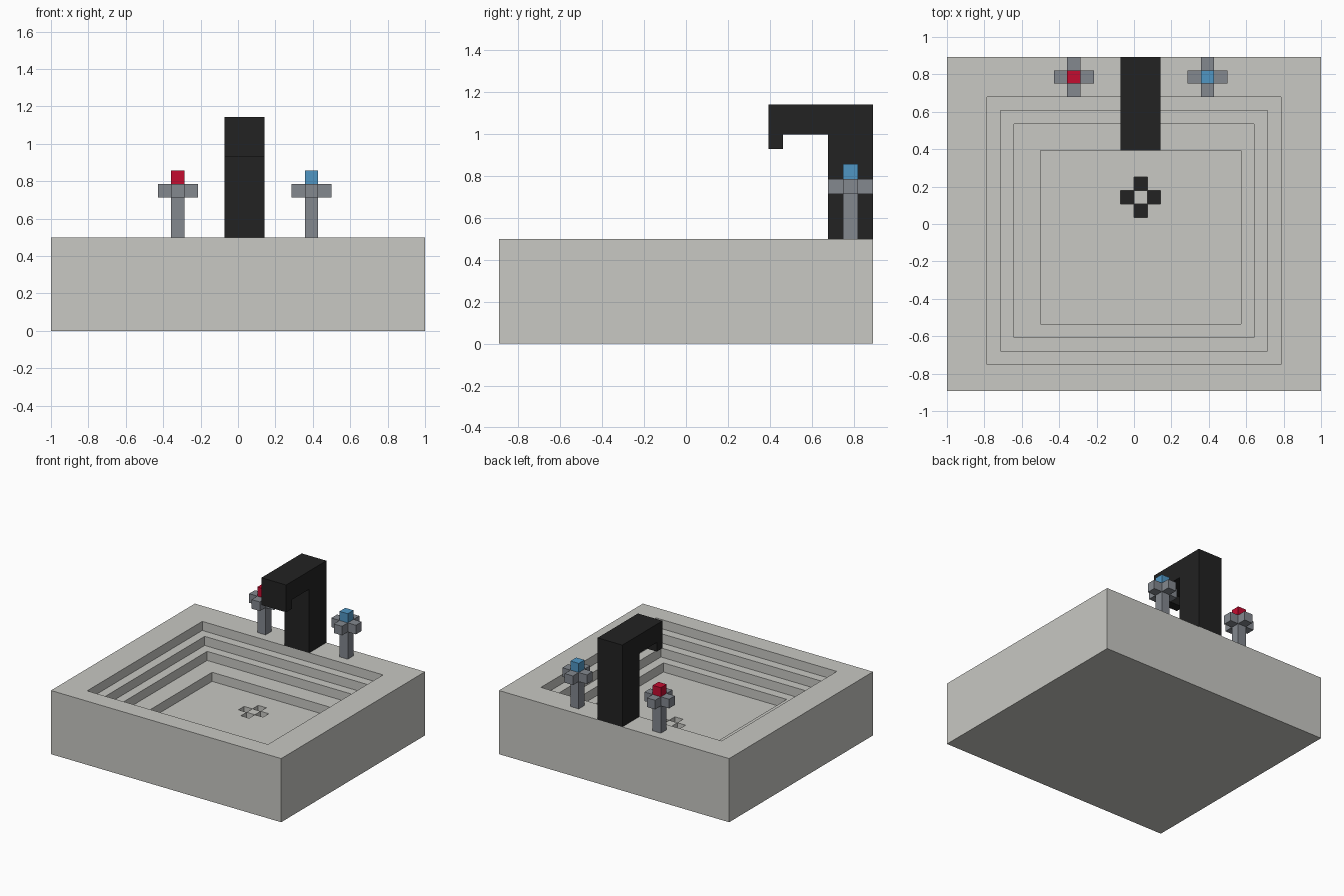
import bpy
import bmesh

if "Cube" in bpy.data.objects:
    bpy.data.objects.remove(bpy.data.objects["Cube"])

U = 1 / 14  # one block of the model's grid


def pt(i, j, k):
    """Grid coordinates to model coordinates."""
    return (i * U - 1, (j - 12.5) * U, k * U)


def material(name, r, g, b):
    m = bpy.data.materials.new(name)
    lin = [((c / 255 + 0.055) / 1.055) ** 2.4 if c > 10 else c / 255 / 12.92 for c in (r, g, b)]
    m.diffuse_color = (*lin, 1)
    m.use_nodes = True
    m.node_tree.nodes["Principled BSDF"].inputs["Base Color"].default_value = m.diffuse_color
    return m


STONE = material("stone grey", 200, 200, 195)
BLACK = material("black", 34, 34, 34)
METAL = material("metal grey", 131, 136, 143)
RED = material("hot red", 196, 12, 48)
BLUE = material("cold blue", 80, 150, 196)


def finish(bm, name, *mats):
    me = bpy.data.meshes.new(name)
    bm.to_mesh(me)
    bm.free()
    for m in mats:
        me.materials.append(m)
    ob = bpy.data.objects.new(name, me)
    bpy.context.collection.objects.link(ob)
    return ob


def prism(name, profile, offset, mat):
    """Closed profile of grid points, extruded by a grid offset."""
    bm = bmesh.new()
    face = bm.faces.new([bm.verts.new(pt(*p)) for p in profile])
    ext = bmesh.ops.extrude_face_region(bm, geom=[face], use_keep_orig=True)
    verts = [g for g in ext["geom"] if isinstance(g, bmesh.types.BMVert)]
    bmesh.ops.translate(bm, verts=verts, vec=[c * U for c in offset])
    bmesh.ops.recalc_face_normals(bm, faces=bm.faces)
    return finish(bm, name, mat)


def box(name, x0, x1, y0, y1, z0, z1, mat):
    base = [(x0, y0, z0), (x1, y0, z0), (x1, y1, z0), (x0, y1, z0)]
    return prism(name, base, (0, 0, z1 - z0), mat)


def ring(bm, x0, x1, y0, y1, z):
    return [bm.verts.new(pt(*p)) for p in ((x0, y0, z), (x1, y0, z), (x1, y1, z), (x0, y1, z))]


def bridge(bm, a, b):
    for i in range(4):
        n = (i + 1) % 4
        bm.faces.new((a[i], a[n], b[n], b[i]))


# Basin: outer walls, rim and four terraces going down
bm = bmesh.new()
last = ring(bm, 0, 28, 0, 25, 0)
bm.faces.new(last[::-1])
rim = ring(bm, 0, 28, 0, 25, 7)
bridge(bm, last, rim)
last = rim
terraces = [(3, 25, 2, 22), (4, 24, 3, 21), (5, 23, 4, 20), (7, 22, 5, 18)]
for n, rect in enumerate(terraces):
    for z in (7 - n, 6 - n):
        step = ring(bm, *rect, z)
        bridge(bm, last, step)
        last = step

# Basin floor with four sunken drain holes
xs = [7, 13, 14, 15, 16, 22]
ys = [5, 13, 14, 15, 16, 18]
for i in range(5):
    for j in range(5):
        cell = (xs[i], xs[i + 1], ys[j], ys[j + 1])
        top = ring(bm, *cell, 3)
        if abs(i - 2) + abs(j - 2) == 1:
            low = ring(bm, *cell, 2)
            bridge(bm, top, low)
            bm.faces.new(low).material_index = 1
        else:
            bm.faces.new(top)
bmesh.ops.remove_doubles(bm, verts=bm.verts, dist=0.001)
finish(bm, "basin", STONE, BLACK)

# Tap: hooked side profile
hook = [(25, 7), (25, 16), (18, 16), (18, 13), (19, 13), (19, 14), (22, 14), (22, 7)]
prism("tap", [(13, y, z) for y, z in hook], (3, 0, 0), BLACK)

# Handles: post, cross-shaped grip and coloured cap
for side, x, cap in (("hot", 9, RED), ("cold", 19, BLUE)):
    box(side + "_post", x, x + 1, 23, 24, 7, 10, METAL)
    cross = [(0, -1), (1, -1), (1, 0), (2, 0), (2, 1), (1, 1),
             (1, 2), (0, 2), (0, 1), (-1, 1), (-1, 0), (0, 0)]
    prism(side + "_grip", [(x + a, 23 + b, 10) for a, b in cross], (0, 0, 1), METAL)
    box(side + "_cap", x, x + 1, 23, 24, 11, 12, cap)
